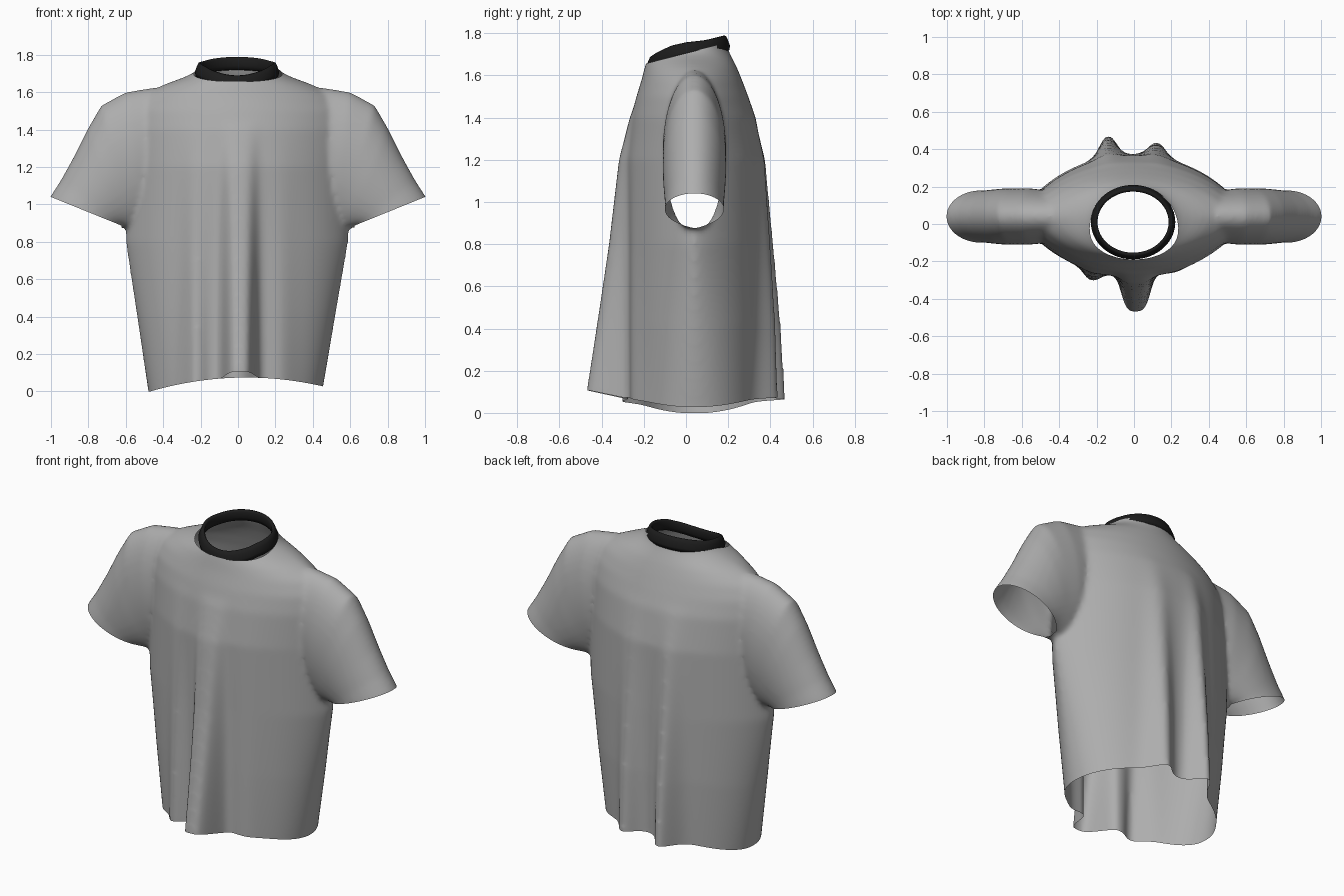
import bpy, bmesh, math
from mathutils import Vector

if "Cube" in bpy.data.objects:
    bpy.data.objects.remove(bpy.data.objects["Cube"])

MID = 0.04      # depth of the side seams


def material(name, rgb, rough=0.8):
    m = bpy.data.materials.new(name)
    m.use_nodes = True
    m.diffuse_color = (*rgb, 1)
    bsdf = m.node_tree.nodes["Principled BSDF"]
    bsdf.inputs["Base Color"].default_value = (*rgb, 1)
    bsdf.inputs["Roughness"].default_value = rough
    return m


def loft(bm, rings, closed_path=False):
    """Skin a list of rings; cap the ends unless the path is closed."""
    vr = [[bm.verts.new(p) for p in ring] for ring in rings]
    pairs = list(zip(vr, vr[1:])) + ([(vr[-1], vr[0])] if closed_path else [])
    for a, b in pairs:
        for i in range(len(a)):
            j = (i + 1) % len(a)
            bm.faces.new((a[i], a[j], b[j], b[i]))
    if not closed_path:
        bm.faces.new(vr[0][::-1])
        bm.faces.new(vr[-1])


def new_object(name, bm, mat):
    bmesh.ops.recalc_face_normals(bm, faces=bm.faces[:])
    me = bpy.data.meshes.new(name)
    bm.to_mesh(me)
    bm.free()
    me.materials.append(mat)
    ob = bpy.data.objects.new(name, me)
    bpy.context.collection.objects.link(ob)
    return ob


def table(rows, t):
    """Linear lookup in rows keyed by their first value."""
    for a, b in zip(rows, rows[1:]):
        if t <= b[0]:
            f = max(0, (t - a[0]) / (b[0] - a[0]))
            return [u + (v - u) * f for u, v in zip(a[1:], b[1:])]
    return rows[-1][1:]


# Torso: height, half width, front depth, back depth, edge sharpness
TORSO = [(-0.1, 0.455, -0.28, 0.36, 1.0), (0.0, 0.467, -0.28, 0.36, 1.0),
         (0.4, 0.53, -0.28, 0.37, 1.15), (0.8, 0.595, -0.28, 0.37, 1.4),
         (1.2, 0.60, -0.285, 0.365, 1.5), (1.4, 0.60, -0.26, 0.33, 1.5),
         (1.5, 0.58, -0.235, 0.295, 1.5), (1.58, 0.52, -0.21, 0.265, 1.5),
         (1.64, 0.40, -0.195, 0.24, 1.3), (1.69, 0.26, -0.18, 0.215, 1.1),
         (1.73, 0.205, -0.17, 0.195, 1.0), (1.85, 0.2, -0.165, 0.195, 1.0)]
# Hanging folds: centre, width, height, flatness
FRONT_FOLDS = [(0.01, 0.085, 0.19, 4), (-0.23, 0.06, 0.06, 2), (0.23, 0.07, 0.02, 2)]
BACK_FOLDS = [(-0.14, 0.065, 0.125, 2), (0.125, 0.07, 0.09, 2)]


def torso_ring(z, n=240):
    w, yf, yb, p = table(TORSO, z)
    fade = max(0, 1 - max(z, 0) / 1.45)
    ring = []
    for i in range(n):
        a = 2 * math.pi * i / n
        s = math.sin(a)
        x = w * math.cos(a) - 0.012 * fade
        depth = (yb - MID) if s > 0 else (MID - yf)
        y = depth * abs(s) ** p
        folds = BACK_FOLDS if s > 0 else FRONT_FOLDS
        y += min(1, abs(s) * 2) * fade * sum(
            h * math.exp(-abs((x - c) / wd) ** k) for c, wd, h, k in folds)
        ring.append((x, MID + math.copysign(y, s), z))
    return ring


# Sleeve: top edge x z, bottom edge x z, half depth; fanned round the armpit
SLEEVE = [(0.25, 1.60, 0.25, 1.15, 0.10), (0.45, 1.625, 0.42, 0.98, 0.135),
          (0.60, 1.60, 0.50, 0.90, 0.15), (0.73, 1.53, 0.55, 0.87, 0.15),
          (0.80, 1.41, 0.585, 0.87, 0.15), (0.88, 1.25, 0.605, 0.875, 0.145),
          (0.95, 1.125, 0.615, 0.88, 0.14), (1.005, 1.04, 0.63, 0.89, 0.14),
          (1.045, 0.94, 0.68, 0.79, 0.14)]


def sleeve_ring(row, side, n=64):
    ux, uz, lx, lz, d = row
    ring = []
    for i in range(n):
        a = 2 * math.pi * i / n
        f = 0.5 + 0.5 * math.cos(a)
        ring.append((side * (lx + (ux - lx) * f), MID + d * math.sin(a),
                     lz + (uz - lz) * f))
    return ring


# Fuse torso and sleeves into one cloth skin
cloth = material("grey cloth", (0.42, 0.42, 0.42))
bm = bmesh.new()
loft(bm, [torso_ring(-0.1 + 1.95 * i / 90) for i in range(91)])
for side in (1, -1):
    loft(bm, [sleeve_ring(r, side) for r in SLEEVE])
shirt = new_object("shirt", bm, cloth)
rm = shirt.modifiers.new("fuse", "REMESH")
rm.mode = "VOXEL"
rm.voxel_size = 0.014
sm = shirt.modifiers.new("soften", "SMOOTH")
sm.factor = 0.5
sm.iterations = 8
deps = bpy.context.evaluated_depsgraph_get()
fused = bpy.data.meshes.new_from_object(shirt.evaluated_get(deps))
shirt.modifiers.clear()

bm = bmesh.new()
bm.from_mesh(fused)


def cut(co, no, inside):
    """Open the skin beyond a plane, only where inside(point) holds."""
    co, no = Vector(co), Vector(no).normalized()
    faces = [f for f in bm.faces if inside(f.calc_center_median())]
    edges = {e for f in faces for e in f.edges}
    verts = {v for f in faces for v in f.verts}
    bmesh.ops.bisect_plane(bm, geom=faces + list(edges) + list(verts),
                           plane_co=co, plane_no=no, dist=1e-5)
    gone = []
    for f in bm.faces:
        c = f.calc_center_median()
        if inside(c) and (c - co).dot(no) > 0:
            gone.append(f)
    bmesh.ops.delete(bm, geom=gone, context="FACES")


# Hem, neck and cuff openings
cut((0, 0, 0), (0, 0, -1), lambda c: c.z < 0.2)
cut((0, 0, 1.705), (0, -0.256, 1), lambda c: abs(c.x) < 0.3 and c.z > 1.5)
for side in (1, -1):
    cut((side * 1.0, 0, 1.04), (side * 0.15, 0, -0.37),
        lambda c: c.x * side > 0.622 and c.z < 1.2)

# Curve the hem: low at the sides, raised front and back
for v in bm.verts:
    x, y, z = v.co
    if z < 0.8 and abs(x) < 0.62:
        lift = 0.012 + 0.062 * (1 - min(1, (x / 0.47) ** 2)) + 0.025 * x
        lift += 0.2 * max(0, -y - 0.3)
        v.co.z += lift * (1 - z / 0.8)

for f in bm.faces:
    f.smooth = True
bm.to_mesh(shirt.data)
bm.free()

# Ribbed neck band: a thick loop that rises toward the back
BAND = [(-0.19, 1.615), (-0.15, 1.64), (-0.08, 1.672), (0.0, 1.688),
        (0.1, 1.698), (0.21, 1.722)]
PROFILE = [(0.008, -0.004), (0.012, 0.02), (0.0, 0.05), (-0.008, 0.068),
           (-0.018, 0.07), (-0.026, 0.06), (-0.02, 0.02), (-0.014, 0.0)]
bm = bmesh.new()
rings = []
for i in range(96):
    a = 2 * math.pi * i / 96
    cx, cy = math.cos(a), math.sin(a)
    z = table(BAND, 0.01 + 0.19 * cy)[0]
    rings.append([(-0.005 + (0.215 + r) * cx, 0.01 + (0.188 + r) * cy, z + h)
                  for r, h in PROFILE])
loft(bm, rings, closed_path=True)
bmesh.ops.smooth_vert(bm, verts=bm.verts[:], factor=0.3,
                      use_axis_x=True, use_axis_y=True, use_axis_z=True)
for f in bm.faces:
    f.smooth = True
new_object("neck_band", bm, material("black rib", (0.012, 0.012, 0.012)))
